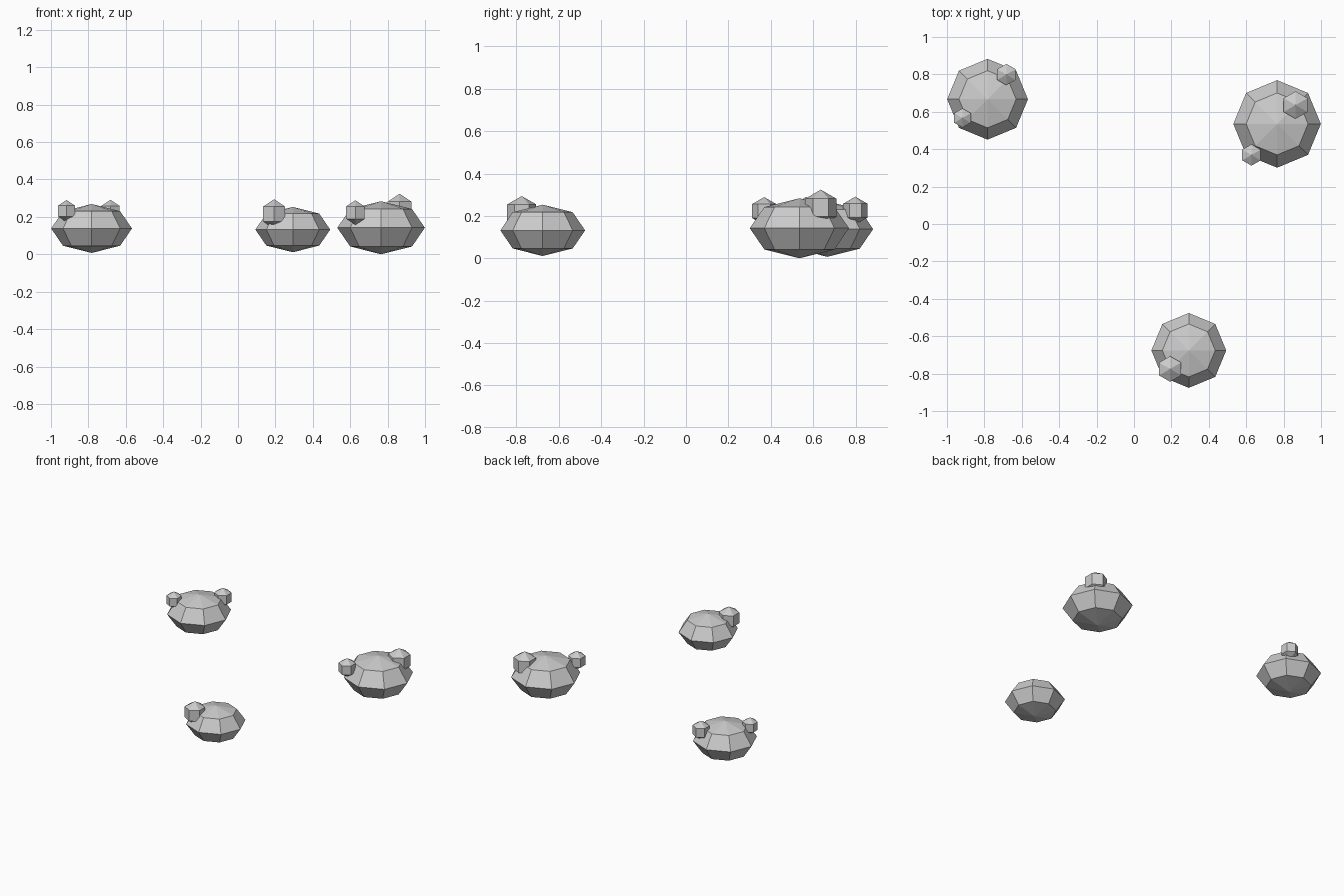
import bpy, bmesh
from mathutils import Matrix, Vector

if "Cube" in bpy.data.objects:
    bpy.data.objects.remove(bpy.data.objects["Cube"])


def ball(name, loc, radius, segments, rings, squash=1.0):
    """Flat-faced low-poly ball, optionally flattened in z."""
    bm = bmesh.new()
    bmesh.ops.create_uvsphere(bm, u_segments=segments, v_segments=rings, radius=radius)
    bmesh.ops.scale(bm, vec=Vector((1, 1, squash)), verts=bm.verts)
    bmesh.ops.translate(bm, vec=Vector(loc), verts=bm.verts)
    mesh = bpy.data.meshes.new(name)
    bm.to_mesh(mesh)
    bm.free()
    obj = bpy.data.objects.new(name, mesh)
    bpy.context.collection.objects.link(obj)
    return obj


# Each clump: body centre, body radius, then small buds as (centre, radius)
clumps = [
    ((-0.783, 0.667, 0.138), 0.216,
     [((-0.682, 0.799, 0.225), 0.066), ((-0.917, 0.567, 0.231), 0.059)]),
    ((0.765, 0.535, 0.142), 0.234,
     [((0.864, 0.636, 0.239), 0.085), ((0.628, 0.369, 0.223), 0.066)]),
    ((0.293, -0.676, 0.132), 0.200,
     [((0.193, -0.775, 0.215), 0.079)]),
]

for i, (centre, radius, buds) in enumerate(clumps, 1):
    # Flattened eight-sided body
    ball(f"body_{i}", centre, radius, 8, 4, 0.605)
    # Six-sided buds sitting on the shoulder
    for j, (loc, r) in enumerate(buds, 1):
        ball(f"bud_{i}_{j}", loc, r, 6, 3)
